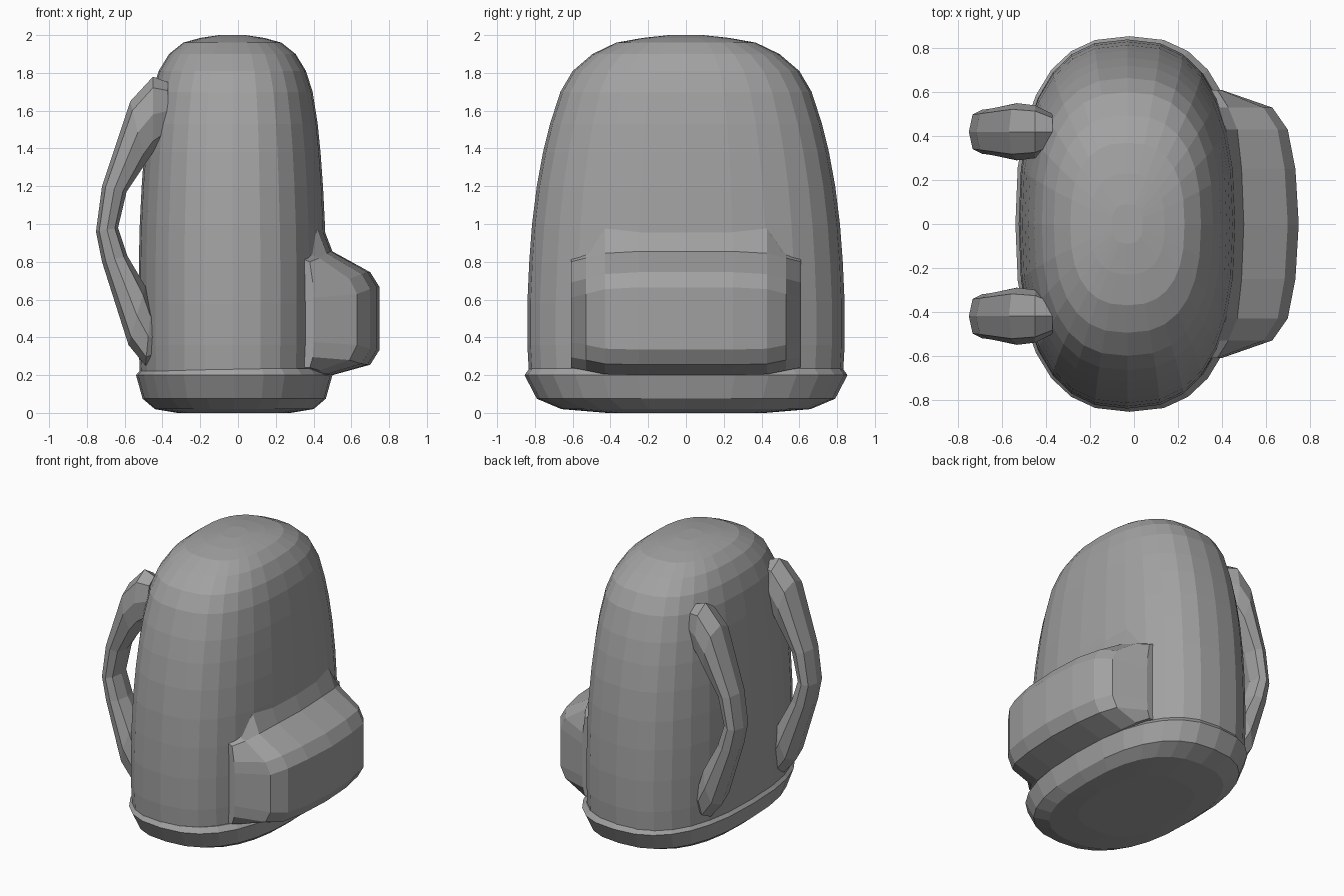
import bpy
import math

if "Cube" in bpy.data.objects:
    bpy.data.objects.remove(bpy.data.objects["Cube"], do_unlink=True)

gray = bpy.data.materials.new("gray_fabric")
gray.use_nodes = True
COLOR = (0.36, 0.36, 0.36, 1)
gray.diffuse_color = COLOR
gray.node_tree.nodes["Principled BSDF"].inputs["Base Color"].default_value = COLOR


def loft(name, rings, closed=True):
    """Skin a list of equally long point rings and cap both ends."""
    n = len(rings[0])
    verts = [p for ring in rings for p in ring]
    faces = []
    for r in range(len(rings) - 1):
        for i in range(n):
            j = (i + 1) % n
            faces.append((r * n + i, r * n + j, (r + 1) * n + j, (r + 1) * n + i))
    faces.append(tuple(reversed(range(n))))
    faces.append(tuple(range(len(verts) - n, len(verts))))
    mesh = bpy.data.meshes.new(name)
    mesh.from_pydata(verts, [], faces)
    mesh.materials.append(gray)
    obj = bpy.data.objects.new(name, mesh)
    bpy.context.collection.objects.link(obj)
    # Consistent outward faces
    import bmesh
    bm = bmesh.new()
    bm.from_mesh(mesh)
    bmesh.ops.recalc_face_normals(bm, faces=bm.faces)
    bm.to_mesh(mesh)
    bm.free()
    return obj


def oval(cx, hx, hy, z, count=28, power=2.5):
    """Horizontal rounded-rectangle ring."""
    ring = []
    for i in range(count):
        a = 2 * math.pi * i / count
        c, s = math.cos(a), math.sin(a)
        x = math.copysign(abs(c) ** (2 / power), c)
        y = math.copysign(abs(s) ** (2 / power), s)
        ring.append((cx + hx * x, hy * y, z))
    return ring


# Main bag: z, half depth, half width
bag = [(0.18, 0.49, 0.83), (0.36, 0.495, 0.84), (0.58, 0.495, 0.84), (0.8, 0.495, 0.83),
       (1.0, 0.49, 0.815), (1.2, 0.48, 0.79), (1.38, 0.467, 0.757), (1.53, 0.452, 0.72),
       (1.7, 0.425, 0.665), (1.81, 0.39, 0.6), (1.9, 0.335, 0.495), (1.96, 0.26, 0.37),
       (1.985, 0.17, 0.23), (2.0, 0.07, 0.09)]
loft("bag_body", [oval(-0.03, hx, hy, z) for z, hx, hy in bag])

# Base with a slightly wider rim
base = [(0.0, 0.3, 0.42), (0.02, 0.42, 0.66), (0.075, 0.485, 0.79),
        (0.2, 0.52, 0.855), (0.235, 0.49, 0.83)]
loft("bag_base", [oval(-0.02, hx, hy, z) for z, hx, hy in base])

# Pocket: side-view outlines across its width (y, back x, front x, bottom z, top z)
half = [(0.61, 0.38, 0.40, 0.24, 0.80), (0.53, 0.43, 0.63, 0.225, 0.82),
        (0.43, 0.47, 0.70, 0.205, 0.845), (0.25, 0.49, 0.735, 0.2, 0.855),
        (0.0, 0.5, 0.75, 0.2, 0.855)]
columns = half + [(-y, *rest) for y, *rest in reversed(half[:-1])]


def pocket_outline(y, back, front, low, high):
    bevel = 0.2 * (front - back)
    rise = 0.13 if abs(y) < 0.5 else 0.02
    return [(0.3, y, low), (back, y, low), (front - bevel, y, low + 0.055),
            (front, y, low + 0.135), (front, y, high - 0.19),
            (front - bevel, y, high - 0.11), (back, y, high),
            (back - 0.05, y, high + rise), (0.3, y, high)]


loft("front_pocket", [pocket_outline(*c) for c in columns])

# Straps: outer (x, z), inner (x, z), half width
strap = [((-0.37, 1.75), (-0.37, 1.45), 0.08), ((-0.45, 1.78), (-0.45, 1.38), 0.12),
         ((-0.57, 1.65), (-0.49, 1.32), 0.13), ((-0.72, 1.2), (-0.59, 1.17), 0.105),
         ((-0.752, 0.96), (-0.635, 0.98), 0.1), ((-0.72, 0.8), (-0.585, 0.83), 0.105),
         ((-0.58, 0.36), (-0.49, 0.67), 0.13), ((-0.49, 0.25), (-0.46, 0.56), 0.12),
         ((-0.42, 0.29), (-0.42, 0.5), 0.08)]


def strap_ring(outer, inner, width, y, count=8):
    ring = []
    for i in range(count):
        a = 2 * math.pi * i / count
        t = 0.5 + 0.5 * math.cos(a)
        side = math.copysign(abs(math.sin(a)) ** 0.7, math.sin(a))
        ring.append((inner[0] + (outer[0] - inner[0]) * t, y + width * side,
                     inner[1] + (outer[1] - inner[1]) * t))
    return ring


for label, y in (("left_strap", 0.42), ("right_strap", -0.42)):
    loft(label, [strap_ring(o, i, w, y) for o, i, w in strap])
